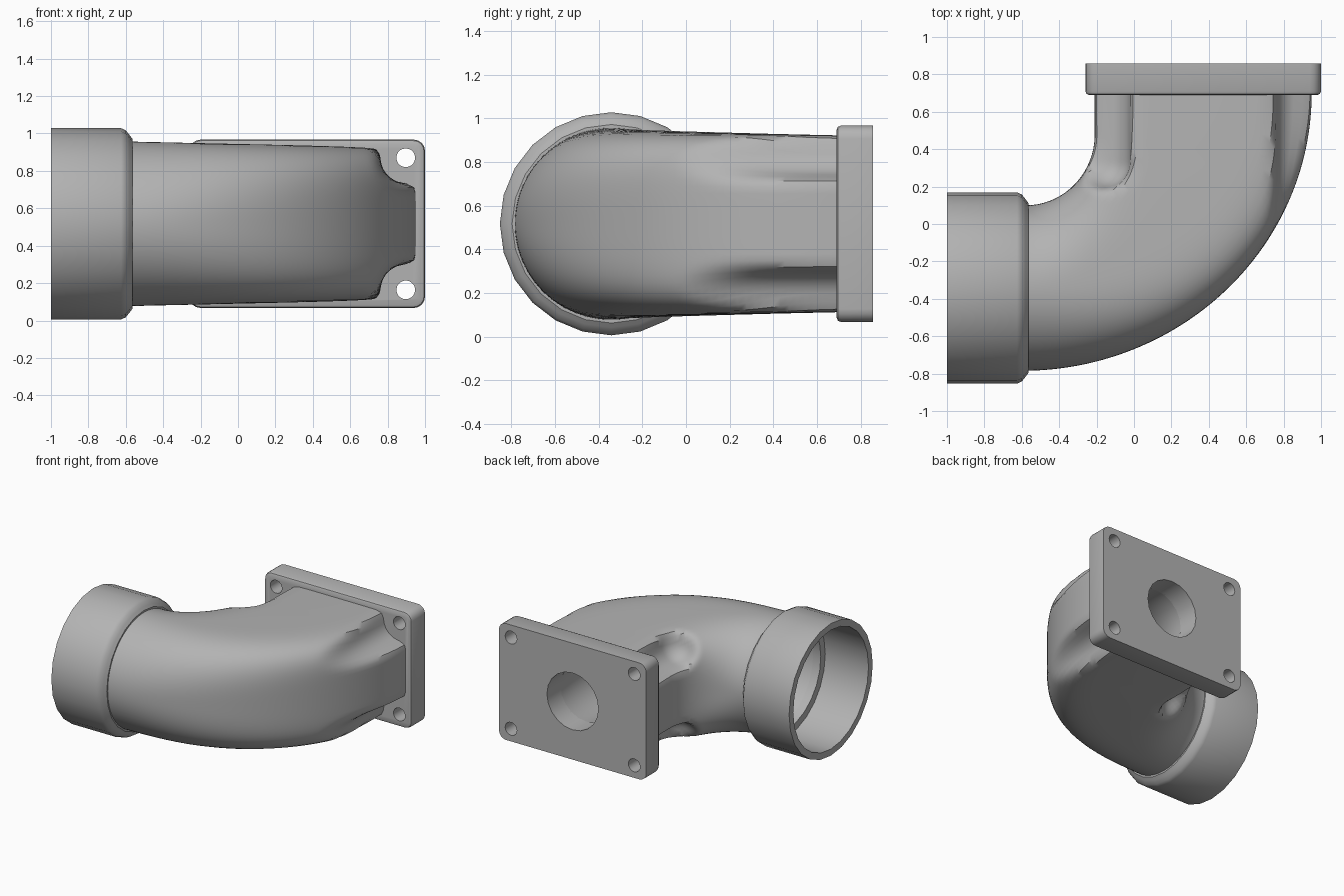
import bpy, bmesh
from math import sin, cos, pi, sqrt, radians
from mathutils import Vector, Matrix

default = bpy.data.objects.get("Cube")
if default:
    bpy.data.objects.remove(default, do_unlink=True)

metal = bpy.data.materials.new("cast grey metal")
metal.use_nodes = True
grey = (0.45, 0.45, 0.45, 1)
metal.diffuse_color = grey
metal.node_tree.nodes["Principled BSDF"].inputs["Base Color"].default_value = grey

MID_Z = 0.517                      # height of the pipe axis
PIPE_Y = -0.342                    # axis of the round socket
FLANGE_X = 0.37                    # axis of the flange
BOLT_DX, BOLT_DZ = 0.527, 0.353    # bolt offsets from the flange axis
FLANGE_FRONT, FLANGE_BACK = 0.69, 0.857
parts = []


def add_object(name, bm):
    mesh = bpy.data.meshes.new(name)
    bm.to_mesh(mesh)
    bm.free()
    mesh.materials.append(metal)
    obj = bpy.data.objects.new(name, mesh)
    bpy.context.collection.objects.link(obj)
    parts.append(obj)
    return obj


def loft(name, rings, closed=False, inward=False):
    """Skin a list of equally sized point loops."""
    bm = bmesh.new()
    loops = [[bm.verts.new(p) for p in ring] for ring in rings]
    pairs = list(zip(loops, loops[1:]))
    if closed:
        pairs.append((loops[-1], loops[0]))
    for a, b in pairs:
        for i in range(len(a)):
            j = (i + 1) % len(a)
            bm.faces.new((a[i], a[j], b[j], b[i]))
    bmesh.ops.recalc_face_normals(bm, faces=bm.faces)
    if inward:
        bmesh.ops.reverse_faces(bm, faces=bm.faces)
    return add_object(name, bm)


def station(t):
    """Centre and half-width vector of the bend, t from socket to flange."""
    a = t * pi / 2
    outer = Vector((-0.6 + 1.55 * sin(a), 0.7 - 1.485 * cos(a), MID_Z))
    b = min(t / 0.8, 1) * pi / 2
    inner = Vector((-0.58 + 0.37 * sin(b), 0.48 - 0.38 * cos(b), MID_Z))
    inner.y += max(t - 0.8, 0) / 0.2 * 0.22
    return (outer + inner) / 2, (outer - inner) / 2


def bolt_clearance(p):
    """Positive inside the rounded channels that clear the bolts."""
    dz = abs(p.z - MID_Z) - BOLT_DZ
    right = sqrt((p.x - FLANGE_X - BOLT_DX) ** 2 + dz * dz)
    end = min(p.y - 0.33, 0)
    left = sqrt((p.x - FLANGE_X + BOLT_DX) ** 2 + dz * dz + end * end)
    return 0.135 - min(right, left)


def smooth_max(a, b, width=0.06):
    h = max(width - abs(a - b), 0)
    return max(a, b) + h * h / (4 * width)


# Bent body: circle blending to a rounded rectangle, with bolt channels
def body_ring(t, count=96):
    centre, half = station(t)
    height = 0.44 - 0.035 * t
    power = 2 + 4 * t * t * (3 - 2 * t)
    ring = []
    for i in range(count):
        a = 2 * pi * i / count
        ray = half * cos(a) + Vector((0, 0, height * sin(a)))
        norm = (abs(cos(a)) ** power + abs(sin(a)) ** power) ** (1 / power)
        lo, hi = 0.3, 1.6
        for _ in range(22):
            k = (lo + hi) / 2
            wall = (k * norm - 1) * 0.45
            if smooth_max(wall, bolt_clearance(centre + ray * k)) > 0:
                hi = k
            else:
                lo = k
        ring.append(centre + ray * lo)
    return ring


STEPS = 56
loft("elbow_body", [body_ring(i / STEPS) for i in range(STEPS + 1)])


# Inner bore narrowing towards the flange opening
def bore_ring(t, count=32):
    centre, half = station(t)
    radius = 0.41 + (0.22 - 0.41) * t
    side = half.normalized() * radius
    return [centre + side * cos(2 * pi * i / count)
            + Vector((0, 0, radius * sin(2 * pi * i / count))) for i in range(count)]


loft("inner_bore", [bore_ring(i / 24) for i in range(25)], inward=True)

# Round socket collar, turned about the x axis
profile = [(-0.565, 0.405), (-0.565, 0.455), (-0.58, 0.475), (-0.6, 0.5), (-0.625, 0.511),
           (-1, 0.511), (-1, 0.46), (-0.63, 0.46), (-0.63, 0.405)]
SIDES = 24
loft("socket_collar", [[Vector((x, PIPE_Y + r * cos(2 * pi * i / SIDES),
                                MID_Z + r * sin(2 * pi * i / SIDES)))
                        for i in range(SIDES)] for x, r in profile], closed=True)

# Flange plate with rounded corners and softened front rim
bm = bmesh.new()
bmesh.ops.create_cube(bm, size=1)
bmesh.ops.scale(bm, vec=(1.26, FLANGE_BACK - FLANGE_FRONT, 0.9), verts=bm.verts)
bmesh.ops.translate(bm, vec=(FLANGE_X, (FLANGE_FRONT + FLANGE_BACK) / 2, MID_Z), verts=bm.verts)
corners = [e for e in bm.edges if abs(e.verts[0].co.y - e.verts[1].co.y) > 0.1]
bmesh.ops.bevel(bm, geom=corners, offset=0.06, segments=4, profile=0.5, affect='EDGES')
rim = [e for e in bm.edges if all(v.co.y < FLANGE_FRONT + 0.01 for v in e.verts)]
bmesh.ops.bevel(bm, geom=rim, offset=0.02, segments=2, profile=0.5, affect='EDGES')
bmesh.ops.recalc_face_normals(bm, faces=bm.faces)
flange = add_object("flange_plate", bm)

# Cut the central opening and the four bolt holes
bm = bmesh.new()
holes = [(0, 0, 0.22, 20)]
holes += [(sx * BOLT_DX, sz * BOLT_DZ, 0.05, 20) for sx in (-1, 1) for sz in (-1, 1)]
for dx, dz, radius, sides in holes:
    place = (Matrix.Translation((FLANGE_X + dx, (FLANGE_FRONT + FLANGE_BACK) / 2, MID_Z + dz))
             @ Matrix.Rotation(pi / 2, 4, 'X'))
    bmesh.ops.create_cone(bm, cap_ends=True, segments=sides, radius1=radius,
                          radius2=radius, depth=0.4, matrix=place)
cutter = add_object("hole_cutter", bm)
parts.remove(cutter)
cutter.hide_render = True
cut = flange.modifiers.new("holes", 'BOOLEAN')
cut.operation = 'DIFFERENCE'
cut.solver = 'EXACT'
cut.object = cutter
graph = bpy.context.evaluated_depsgraph_get()
drilled = bpy.data.meshes.new_from_object(flange.evaluated_get(graph))
flange.modifiers.clear()
flange.data = drilled
bpy.data.objects.remove(cutter, do_unlink=True)

# Smooth shading with crisp edges
for obj in bpy.context.view_layer.objects:
    obj.select_set(obj in parts)
bpy.context.view_layer.objects.active = flange
bpy.ops.object.shade_smooth_by_angle(angle=radians(35))
